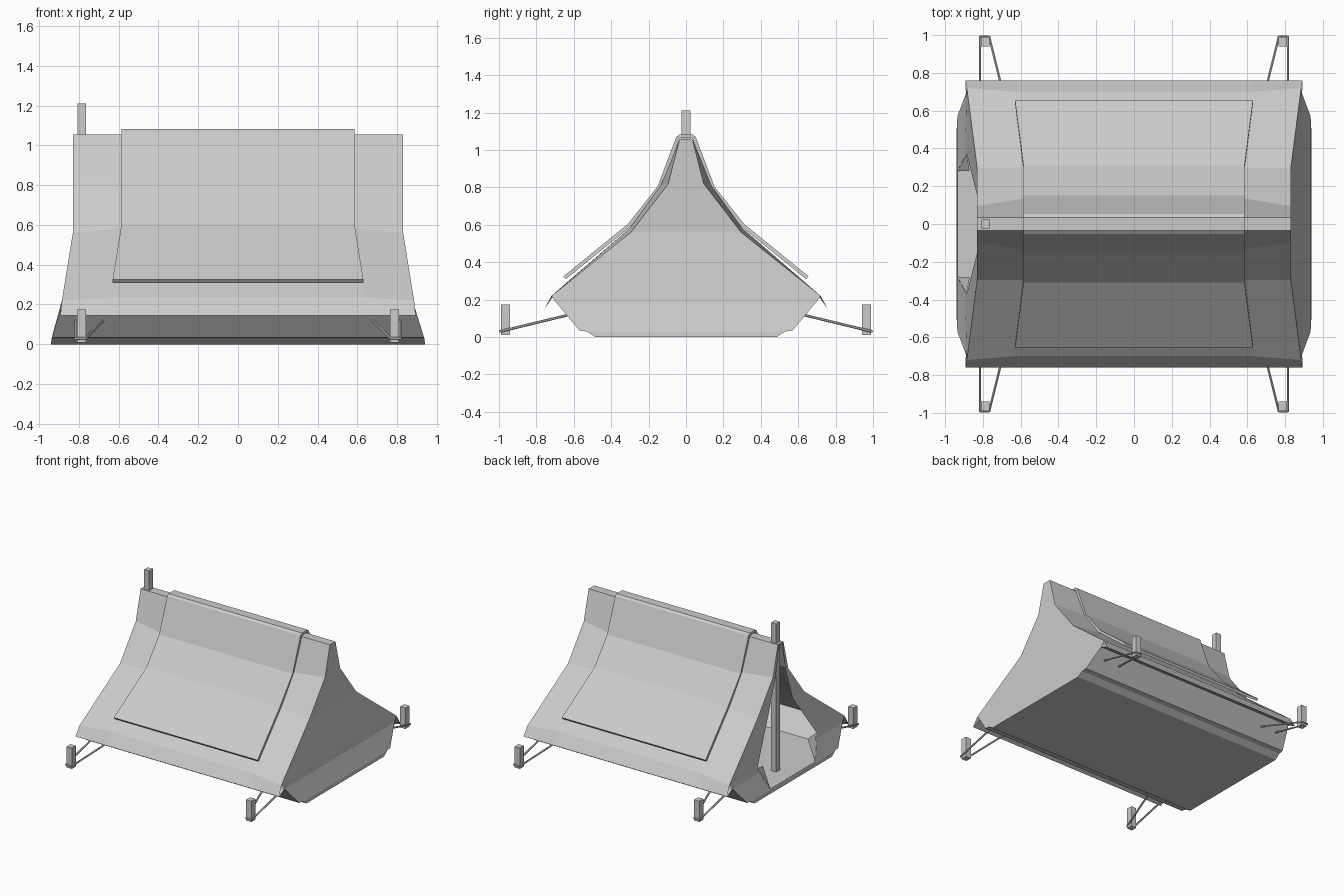
import bpy, bmesh
from mathutils import Vector

if "Cube" in bpy.data.objects:
    bpy.data.objects.remove(bpy.data.objects["Cube"])


def make(name, faces):
    """Mesh object from a list of polygons (point lists), welded together."""
    bm = bmesh.new()
    for f in faces:
        bm.faces.new([bm.verts.new(p) for p in f])
    bmesh.ops.remove_doubles(bm, verts=bm.verts, dist=0.0005)
    bmesh.ops.recalc_face_normals(bm, faces=bm.faces)
    me = bpy.data.meshes.new(name)
    bm.to_mesh(me)
    bm.free()
    ob = bpy.data.objects.new(name, me)
    bpy.context.collection.objects.link(ob)
    return ob


def ring(half, sx, closed=False):
    """Half section (x, y, z) ridge-down -> full section at the sx end."""
    r = [(sx * x, -y, z) for x, y, z in reversed(half)] + [(sx * x, y, z) for x, y, z in half]
    return r + r[:1] if closed else r


def loft(rings):
    return [[a[i], a[i + 1], b[i + 1], b[i]]
            for a, b in zip(rings, rings[1:]) for i in range(len(a) - 1)]


def box(name, lo, hi):
    bpy.ops.mesh.primitive_cube_add(size=1, location=[(a + b) / 2 for a, b in zip(lo, hi)])
    ob = bpy.context.object
    ob.name = name
    ob.scale = [b - a for a, b in zip(lo, hi)]
    return ob


def rod(name, a, b, r):
    a, b = Vector(a), Vector(b)
    bpy.ops.mesh.primitive_cylinder_add(vertices=6, radius=r, depth=(b - a).length,
                                        location=(a + b) / 2)
    ob = bpy.context.object
    ob.name = name
    ob.rotation_euler = (b - a).to_track_quat('Z', 'Y').to_euler()


# Canvas shell: sagging roof, drip eaves and tub-shaped groundsheet
end = [(.83, .035, 1.055), (.83, .095, .82), (.83, .295, .56), (.885, .72, .22),
       (.893, .76, .145), (.89, .69, .18), (.935, .57, .035), (.937, .53, .03), (.94, .485, 0)]
mid = [(.585, .035, 1.055), (.585, .135, .81), (.585, .298, .585), (.63, .70, .235),
       (.63, .76, .145), (.63, .69, .18), (.63, .57, .035), (.63, .53, .03), (.63, .485, 0)]
make("tent_shell", loft([ring(end, -1, True), ring(mid, -1, True),
                         ring(mid, 1, True), ring(end, 1, True)]))

# Closed end wall, in horizontal strips
wall = end[:4] + end[5:]
make("closed_end_wall", [[(a[0], -a[1], a[2]), a, b, (b[0], -b[1], b[2])]
                         for a, b in zip(wall, wall[1:])])

# Open end: wall pieces either side of the doorway
edge = [(.83, .02, 1.055), (.83, .06, .82), (.83, .15, .56), (.885, .37, .22),
        (.895, .355, .18), (.935, .28, .035)]
for side, s in (("front", -1), ("back", 1)):
    make("door_side_" + side,
         [[(-x, s * y, z) for x, y, z in (wall[i], wall[i + 1], edge[i + 1], edge[i])]
          for i in range(5)])
    # Door flap turned inwards at the foot of the doorway
    make("door_flap_" + side, [[(-.935, s * .28, .037), (-.885, s * .37, .22),
                                (-.87, s * .28, .20)]])
low = wall[5:]
make("door_sill", [[(-a[0], -a[1], a[2]), (-a[0], a[1], a[2]),
                    (-b[0], b[1], b[2]), (-b[0], -b[1], b[2])]
                   for a, b in zip(low, low[1:])])

# Inner floor
make("inner_floor", [[(-.935, -.57, .035), (.935, -.57, .035),
                      (.935, .57, .035), (-.935, .57, .035)]])

# Fly sheet laid over the ridge
fly = [(.585, .035, 1.083), (.585, .052, 1.07), (.585, .152, .805),
       (.585, .31, .605), (.63, .655, .325)]
sheet = make("fly_sheet", loft([ring(fly, -1), ring(fly, 1)]))
if max(sheet.data.polygons, key=lambda p: p.center.z).normal.z < 0:
    sheet.data.flip_normals()
m = sheet.modifiers.new("thickness", 'SOLIDIFY')
m.thickness = .02
m.offset = -1

# Tent pole at the doorway
box("tent_pole", (-.807, -.023, .03), (-.763, .023, 1.21))

# Corner pegs with looped guy ropes
for sx in (-1, 1):
    for sy in (-1, 1):
        tag = ("left" if sx < 0 else "right") + ("_front" if sy < 0 else "_back")
        box("peg_" + tag, (sx * .787 - .023, sy * .965 - .025, .01),
            (sx * .787 + .023, sy * .965 + .025, .175))
        pts = [(.815, .63, .118), (.815, .993, .03), (.767, .993, .03), (.677, .63, .118)]
        pts = [(sx * x, sy * y, z) for x, y, z in pts]
        for a, b in zip(pts, pts[1:]):
            rod("guy_rope_" + tag, a, b, .007)
